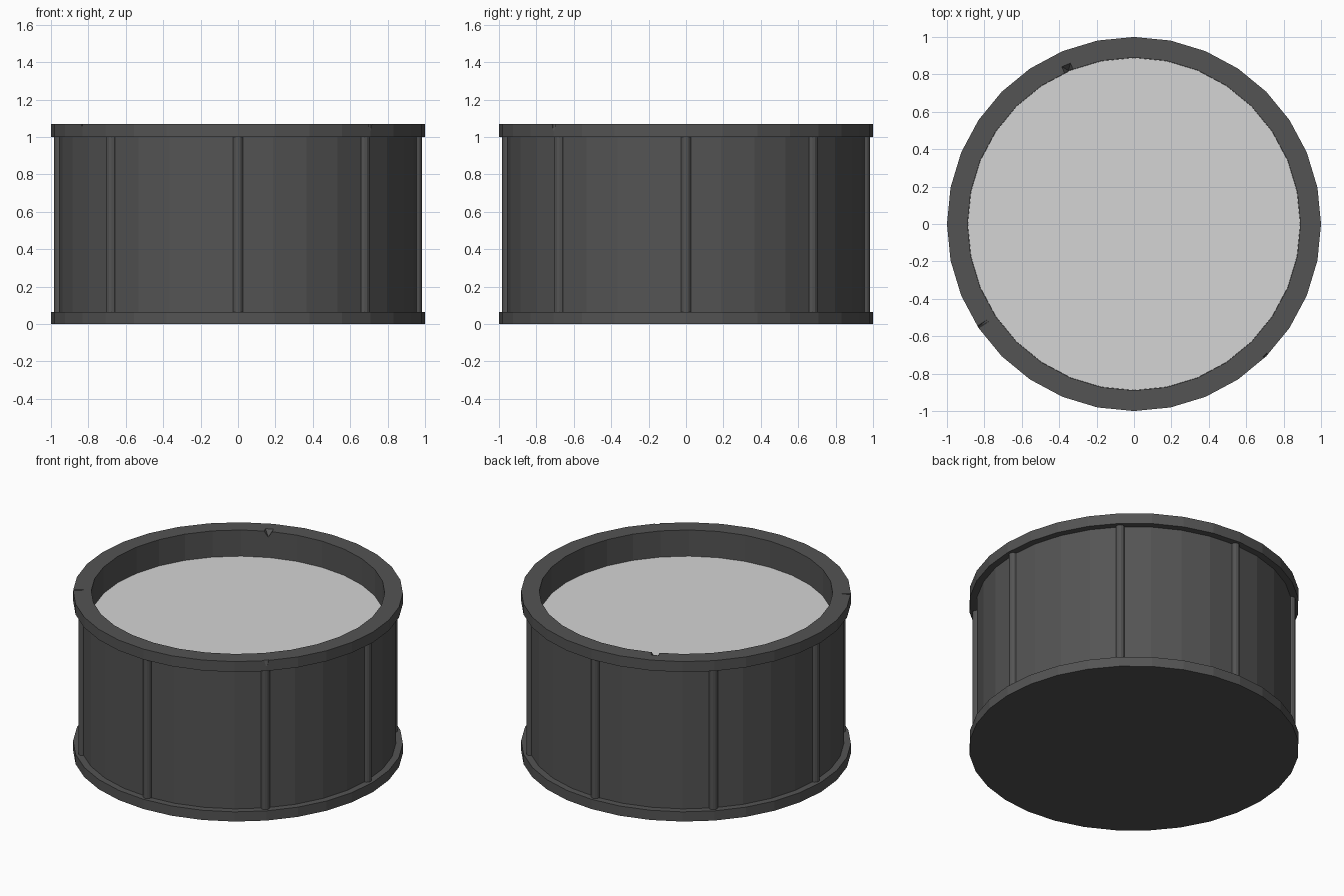
import bpy, bmesh, math
from mathutils import Matrix

if "Cube" in bpy.data.objects:
    bpy.data.objects.remove(bpy.data.objects["Cube"])

SIDES = 32


def material(name, v):
    m = bpy.data.materials.new(name)
    m.diffuse_color = (v, v, v, 1)
    m.use_nodes = True
    m.node_tree.nodes["Principled BSDF"].inputs["Base Color"].default_value = m.diffuse_color
    return m


dark = material("dark grey", 0.088)
pale = material("pale grey", 0.66)


def finish(name, bm, mat):
    bmesh.ops.recalc_face_normals(bm, faces=bm.faces)
    me = bpy.data.meshes.new(name)
    bm.to_mesh(me)
    bm.free()
    ob = bpy.data.objects.new(name, me)
    bpy.context.collection.objects.link(ob)
    me.materials.append(mat)
    return ob


def lathe(name, profile, mat):
    """Closed solid of revolution; first and last profile rings get capped."""
    bm = bmesh.new()
    rings = []
    for r, z in profile:
        rings.append([bm.verts.new((r * math.cos(2 * math.pi * i / SIDES),
                                    r * math.sin(2 * math.pi * i / SIDES), z))
                      for i in range(SIDES)])
    for a, b in zip(rings, rings[1:]):
        for i in range(SIDES):
            j = (i + 1) % SIDES
            bm.faces.new((a[i], a[j], b[j], b[i]))
    bm.faces.new(rings[0])
    bm.faces.new(rings[-1])
    return finish(name, bm, mat)


# Drum shell with bottom and top hoops and a recessed top
shell = lathe("drum_shell", [(1, 0), (1, 0.065), (0.957, 0.065), (0.957, 1.0),
                             (1, 1.0), (1, 1.07), (0.89, 1.07), (0.89, 0.885)], dark)

# Drum head, a thin pale disc inside the hoop
lathe("drum_head", [(0.889, 0.887), (0.889, 0.895)], pale)

# Eight round tension rods standing between the hoops
for k in range(8):
    a = k * math.pi / 4
    bm = bmesh.new()
    bmesh.ops.create_cone(bm, cap_ends=True, segments=12, radius1=0.027, radius2=0.027,
                          depth=0.945, matrix=Matrix.Translation(
                              (0.956 * math.cos(a), 0.956 * math.sin(a), 0.5325)))
    finish(f"tension_rod_{k + 1}", bm, dark)

# Small chips in the top hoop: x, y, radial length, width, depth
for k, (x, y, length, width, depth) in enumerate([
        (0.71, -0.71, 0.035, 0.035, 0.05),
        (-0.35, 0.82, 0.08, 0.06, 0.04),
        (-0.84, -0.555, 0.17, 0.016, 0.02)]):
    bm = bmesh.new()
    bmesh.ops.create_cone(bm, cap_ends=True, segments=4, radius1=0.0, radius2=0.7071,
                          depth=1)
    bmesh.ops.rotate(bm, verts=bm.verts, matrix=Matrix.Rotation(math.pi / 4, 3, 'Z'))
    bmesh.ops.scale(bm, verts=bm.verts, vec=(length, width, depth * 1.2))
    bmesh.ops.rotate(bm, verts=bm.verts, matrix=Matrix.Rotation(math.atan2(y, x), 3, 'Z'))
    bmesh.ops.translate(bm, verts=bm.verts, vec=(x, y, 1.07 - depth * 0.4))
    bmesh.ops.remove_doubles(bm, verts=bm.verts, dist=1e-5)
    cutter = finish(f"chip_cutter_{k + 1}", bm, dark)
    cutter.hide_render = True
    cutter.hide_viewport = True
    mod = shell.modifiers.new("chip", 'BOOLEAN')
    mod.operation = 'DIFFERENCE'
    mod.solver = 'EXACT'
    mod.object = cutter
